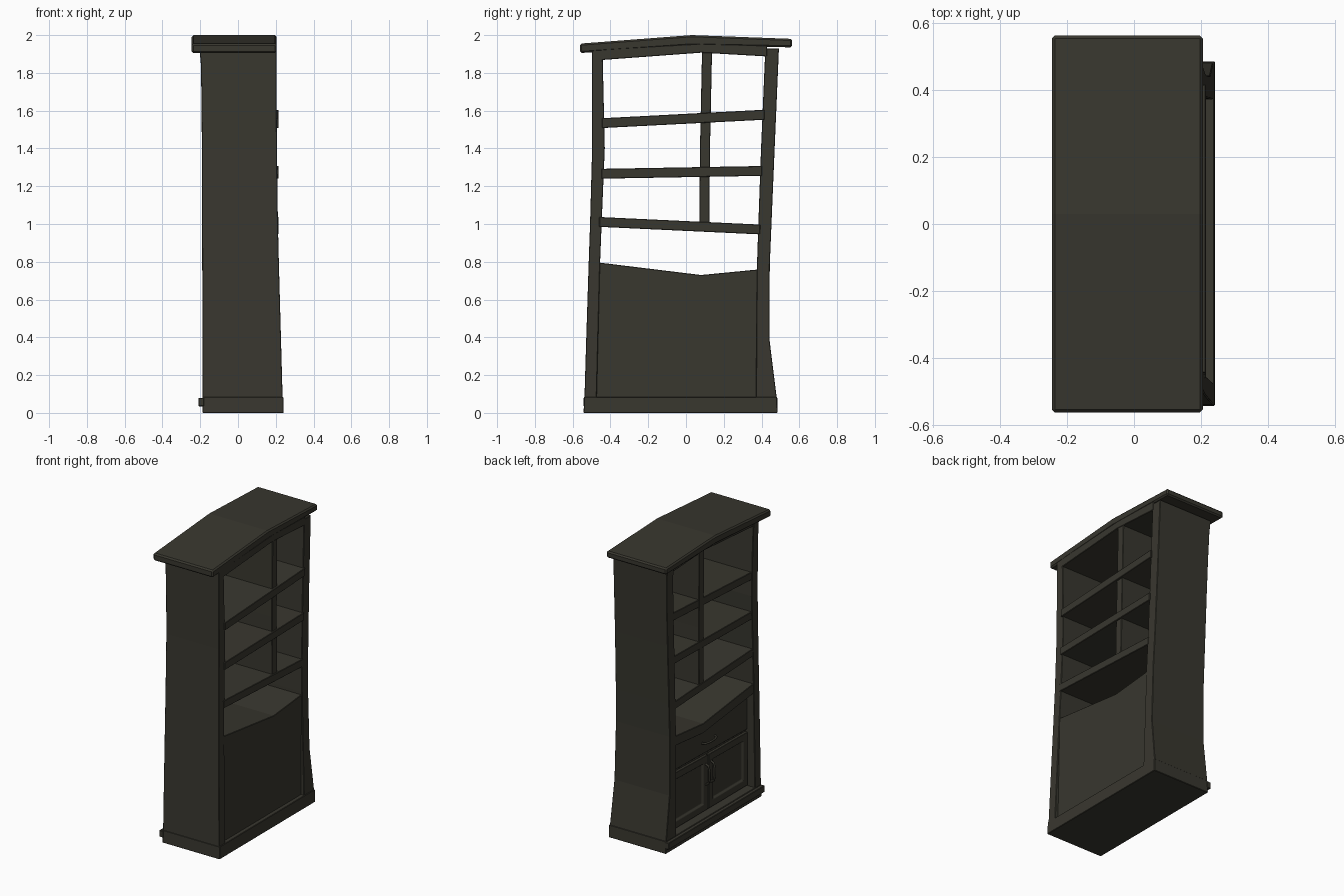
import bpy, bmesh

if "Cube" in bpy.data.objects:
    bpy.data.objects.remove(bpy.data.objects["Cube"])

wood = bpy.data.materials.new("dark olive wood")
wood.diffuse_color = (0.040, 0.038, 0.028, 1)
wood.use_nodes = True
wood.node_tree.nodes["Principled BSDF"].inputs["Base Color"].default_value = wood.diffuse_color


def interp(table, z):
    """Piecewise linear lookup in a list of (z, value), ascending z."""
    if z <= table[0][0]:
        return table[0][1]
    for (za, a), (zb, b) in zip(table, table[1:]):
        if z <= zb:
            return a + (b - a) * (z - za) / (zb - za)
    return table[-1][1]


# Crooked outlines of the case, as functions of height
FRONT = [(0, -.187), (1.0, -.19), (1.6, -.192), (1.85, -.197), (1.93, -.204)]
BACK = [(0, .238), (.09, .236), (.95, .212), (1.4, .206), (1.93, .203)]
L_OUT = [(0, -.54), (.6, -.522), (1.0, -.508), (1.4, -.497), (1.93, -.497)]
L_IN = [(0, -.475), (.8, -.455), (1.4, -.43), (1.93, -.442)]
R_IN = [(0, .37), (.76, .375), (1.3, .393), (1.93, .42)]
R_OUT = [(0, .482), (.09, .48), (.38, .443), (.77, .443), (1.3, .465), (1.93, .492)]


def finish(name, bm, bevel=.003):
    bmesh.ops.recalc_face_normals(bm, faces=bm.faces[:])
    me = bpy.data.meshes.new(name)
    bm.to_mesh(me)
    bm.free()
    ob = bpy.data.objects.new(name, me)
    bpy.context.collection.objects.link(ob)
    me.materials.append(wood)
    if bevel:
        m = ob.modifiers.new("soft edges", 'BEVEL')
        m.width = bevel
        m.segments = 1
        m.limit_method = 'ANGLE'
    return ob


def loft(name, levels, y0, y1, x0, x1, bevel=.003):
    """Upright board; the four sides are functions of height."""
    bm = bmesh.new()
    rings = []
    for z in levels:
        a, b, c, d = y0(z), y1(z), x0(z), x1(z)
        rings.append([bm.verts.new(p) for p in
                      ((c, a, z), (d, a, z), (d, b, z), (c, b, z))])
    for r, s in zip(rings, rings[1:]):
        for i in range(4):
            j = (i + 1) % 4
            bm.faces.new((r[i], r[j], s[j], s[i]))
    bm.faces.new(rings[0])
    bm.faces.new(rings[-1])
    return finish(name, bm, bevel)


def strip(name, pts, x0, x1, bevel=.003, inset=None):
    """Board running along y: pts = (y, bottom, top); x limits per board.
    inset = (border, depth) recesses the front face."""
    bm = bmesh.new()
    rings = [[bm.verts.new(p) for p in
              ((x0, y, b), (x1, y, b), (x1, y, t), (x0, y, t))]
             for y, b, t in pts]
    front = []
    for r, s in zip(rings, rings[1:]):
        for i in range(4):
            j = (i + 1) % 4
            f = bm.faces.new((r[i], r[j], s[j], s[i]))
            if i == 3:
                front.append(f)
    bm.faces.new(rings[0])
    bm.faces.new(rings[-1])
    bmesh.ops.recalc_face_normals(bm, faces=bm.faces[:])
    if inset:
        bmesh.ops.inset_region(bm, faces=front, thickness=inset[0], use_even_offset=True)
        bmesh.ops.inset_region(bm, faces=front, thickness=.01, depth=-inset[1],
                               use_even_offset=True)
    return finish(name, bm, bevel)


def at(table, off=0):
    return lambda z: interp(table, z) + off


# Side boards
levels = [.08, .38, .78, 1.0, 1.4, 1.65, 1.85, 1.93]
loft("left_side", levels, at(L_OUT), at(L_IN), at(FRONT), at(BACK))
loft("right_side", levels, at(R_IN), at(R_OUT), at(FRONT), at(BACK))

# Bent cap and the ceiling rail below it
strip("cap", [(-.562, 1.905, 1.955), (.03, 1.945, 2.0), (.562, 1.935, 1.98)],
      -.245, .205, .009)
strip("ceiling_rail", [(-.45, 1.868, 1.925), (.08, 1.907, 1.955), (.43, 1.887, 1.945)],
      -.194, .204)

# Crooked shelves
for i, (lb, lt, rb, rt) in enumerate([(1.508, 1.56, 1.552, 1.605),
                                      (1.24, 1.292, 1.255, 1.307),
                                      (.985, 1.037, .945, .997)]):
    strip("shelf_%d" % (i + 1),
          [(interp(L_IN, lb) - .012, lb, lt), (interp(R_IN, rb) + .012, rb, rt)],
          -.188, .215)

# Upright divider
DIV = [(.96, .070), (1.4, .074), (1.92, .085)]
loft("divider", [.98, 1.4, 1.92], at(DIV), at(DIV, .053), at(FRONT, .006), at(BACK, -.003))

# Counter above the cupboard
strip("counter", [(-.47, .73, .797), (.08, .665, .73), (.39, .695, .76)], -.186, .213)

# Closed back of the cupboard
strip("back_panel", [(-.485, .07, .77), (.08, .07, .71), (.39, .07, .74)], .19, .213, 0)

# Plinth and front trim
loft("plinth", [0, .085], at(L_OUT, -.002), at(R_OUT, .002), at(FRONT, -.001), at(BACK, .004))
strip("plinth_trim", [(-.543, .035, .08), (.485, .035, .08)], -.21, -.18)

# Recessed drawer and two doors, with a rail behind their gaps
strip("cupboard_rail", [(-.48, .07, .75), (.08, .07, .69), (.39, .07, .72)], -.122, -.108, 0)
strip("drawer", [(-.455, .475, .70), (.08, .49, .655), (.37, .495, .68)], -.14, -.115)
strip("left_door", [(-.462, .095, .455), (-.044, .095, .462)], -.14, -.115, .002, (.045, .012))
strip("right_door", [(-.036, .095, .463), (.368, .095, .475)], -.14, -.115, .002, (.045, .012))


# Bow handles
def handle(name, y, z, dy, dz):
    cu = bpy.data.curves.new(name, 'CURVE')
    cu.dimensions = '3D'
    cu.bevel_depth = .007
    cu.bevel_resolution = 1
    cu.use_fill_caps = True
    sp = cu.splines.new('POLY')
    path = [(-1, 0), (-.85, .022), (-.4, .032), (.4, .032), (.85, .022), (1, 0)]
    sp.points.add(len(path) - 1)
    for p, (t, out) in zip(sp.points, path):
        p.co = (-.138 - out, y + t * dy, z + t * dz, 1)
    ob = bpy.data.objects.new(name, cu)
    bpy.context.collection.objects.link(ob)
    cu.materials.append(wood)


handle("drawer_handle", -.04, .565, .07, 0)
handle("left_door_handle", -.068, .34, 0, .07)
handle("right_door_handle", -.012, .34, 0, .07)
